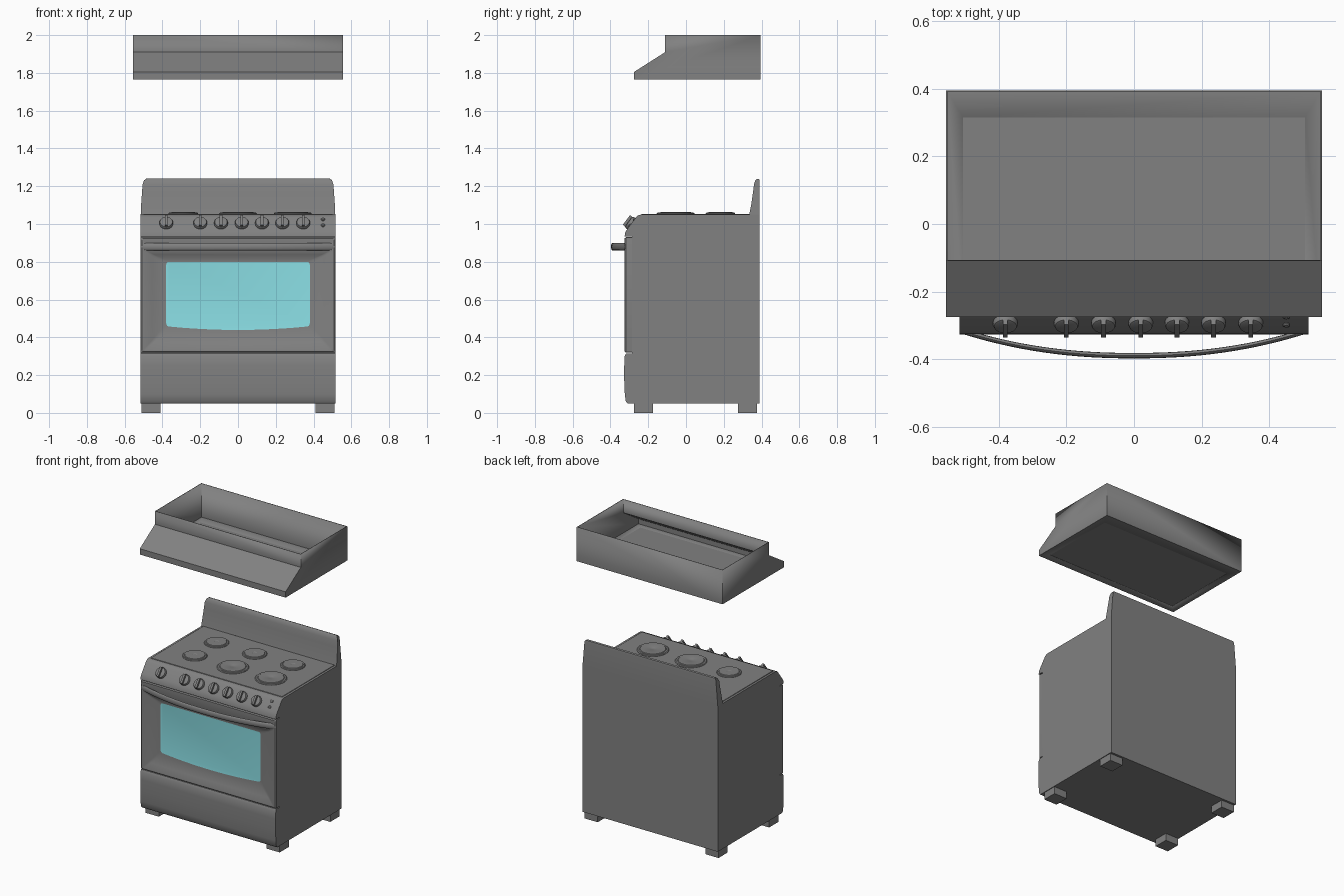
import bpy
import bmesh
from math import cos, sin, pi, radians, atan2
from mathutils import Matrix

cube = bpy.data.objects.get("Cube")
if cube:
    bpy.data.objects.remove(cube, do_unlink=True)


def material(name, rgb):
    m = bpy.data.materials.new(name)
    m.use_nodes = True
    m.diffuse_color = (*rgb, 1)
    m.node_tree.nodes["Principled BSDF"].inputs["Base Color"].default_value = (*rgb, 1)
    return m


grey = material("grey enamel", (0.22, 0.22, 0.22))
glass = material("teal glass", (0.28, 0.80, 0.85))


def finish(name, bm, angle=35, bevel=0, recalc=True):
    """Turn a bmesh into a named object with sharp edges above the angle."""
    if recalc:
        bmesh.ops.recalc_face_normals(bm, faces=bm.faces)
    me = bpy.data.meshes.new(name)
    bm.to_mesh(me)
    bm.free()
    me.materials.append(grey)
    me.materials.append(glass)
    me.shade_smooth()
    me.set_sharp_from_angle(angle=radians(angle))
    ob = bpy.data.objects.new(name, me)
    bpy.context.collection.objects.link(ob)
    if bevel:
        mod = ob.modifiers.new("bevel", "BEVEL")
        mod.width = bevel
        mod.segments = 2
        mod.limit_method = "ANGLE"
    return ob


def loft(bm, rings, caps=True):
    """Skin closed rings of points; returns the last cap."""
    loops = [[bm.verts.new(p) for p in ring] for ring in rings]
    n = len(loops[0])
    for a, b in zip(loops, loops[1:]):
        for i in range(n):
            j = (i + 1) % n
            bm.faces.new((a[i], a[j], b[j], b[i]))
    if caps:
        bm.faces.new(loops[0][::-1])
        return bm.faces.new(loops[-1])


def prism(name, points, half=0.515, **kw):
    """Side profile of (y, z[, half width]) stretched across x."""
    bm = bmesh.new()
    loft(bm, [[(s * (p[2] if len(p) > 2 else half), p[0], p[1]) for p in points]
              for s in (-1, 1)])
    return finish(name, bm, **kw)


def add_box(bm, x0, x1, y0, y1, z0, z1, matrix=Matrix()):
    place = Matrix.Translation(((x0 + x1) / 2, (y0 + y1) / 2, (z0 + z1) / 2))
    size = Matrix.Diagonal((x1 - x0, y1 - y0, z1 - z0, 1))
    bmesh.ops.create_cube(bm, size=1, matrix=matrix @ place @ size)


def turned(bm, profile, matrix, sides=32):
    """Lathe (radius, height) points around the local z axis."""
    loft(bm, [[matrix @ Matrix.Rotation(2 * pi * i / sides, 4, "Z")
               @ Matrix.Translation((r, 0, h)).to_translation()
               for i in range(sides)] for r, h in profile])


# Cabinet with the sloped control panel
prism("cabinet", [(-.285, .05), (-.285, .935), (-.325, .935), (-.322, .955),
                  (-.31, .975), (-.265, 1.035), (-.253, 1.046), (-.235, 1.05),
                  (.39, 1.05), (.39, .05)])

# Backsplash, narrowing to a rounded top
prism("backsplash", [(.335, 1.05), (.345, 1.1, .513), (.355, 1.17, .508),
                     (.36, 1.21, .505), (.367, 1.231, .498), (.378, 1.24, .485),
                     (.388, 1.236, .492), (.39, 1.225, .5), (.39, 1.05)])

# Storage drawer with a bulging front
prism("drawer", [(-.285, .05), (-.31, .05), (-.319, .062), (-.324, .1),
                 (-.327, .17), (-.327, .25), (-.325, .3), (-.317, .315),
                 (-.285, .315)])

# Cooktop plate
bm = bmesh.new()
add_box(bm, -.5, .5, -.235, .337, 1.045, 1.054)
finish("cooktop", bm, bevel=.002)

# Feet
bm = bmesh.new()
for x in (-.46, .46):
    for y in (-.225, .325):
        add_box(bm, x - .05, x + .05, y - .05, y + .05, 0, .052)
finish("feet", bm)


# Oven door: rounded outlines stepping in to a recessed window
def outline(half, top, bottom, radius, sag, y):
    pts = []
    corners = [(1, top, 0), (-1, top, 90), (-1, bottom, 180), (1, bottom, 270)]
    for s, z, start in corners:
        cz = z - radius if z == top else z + radius
        for k in range(5):
            a = radians(start + 22.5 * k)
            pts.append((s * (half - radius) + radius * cos(a), y, cz + radius * sin(a)))
        if start == 180:
            for k in range(1, 12):
                t = k / 6 - 1
                pts.append((t * (half - radius), y, bottom - sag * (1 - t * t)))
    return pts


bm = bmesh.new()
window = loft(bm, [outline(.515, .93, .32, .004, 0, -.285),
                   outline(.515, .93, .32, .004, 0, -.318),
                   outline(.508, .924, .326, .004, 0, -.325),
                   outline(.495, .86, .335, .006, 0, -.325),
                   outline(.455, .838, .375, .010, .005, -.311),
                   outline(.415, .818, .418, .014, .010, -.302),
                   outline(.38, .80, .457, .016, .018, -.298)])
window.material_index = 1
finish("oven_door", bm, angle=40)

# Bowed door handle
bm = bmesh.new()
rings = []
for i in range(41):
    x = -.512 * cos(pi * i / 40)
    y = -.315 - .074 * (1 - abs(x / .512) ** 2.2)
    rings.append([(x, y + .008 * cos(pi * k / 6), .88 + .02 * sin(pi * k / 6))
                  for k in range(12)])
loft(bm, rings)
finish("door_handle", bm, angle=50)

# Knobs and indicator lights on the slope
tilt = Matrix.Rotation(atan2(.8, .6), 4, "X")
bm = bmesh.new()
for x in (-.38, -.2, -.09, .02, .127, .235, .345):
    m = Matrix.Translation((x, -.29, 1.002)) @ tilt
    turned(bm, [(.036, -.002), (.036, .01), (.033, .016), (.028, .018)], m)
    add_box(bm, -.007, .007, -.032, .032, .012, .032, m)
finish("control_knobs", bm)

bm = bmesh.new()
for z in (.992, 1.024):
    m = Matrix.Translation((.45, -.31 + (z - .975) * .75, z)) @ tilt
    turned(bm, [(.01, -.002), (.01, .003), (.006, .006)], m, 16)
finish("indicator_lights", bm)

# Six hotplates, two of them large
bm = bmesh.new()
for x in (-.29, 0, .29):
    for y in (-.055, .182):
        r = .1 if y < 0 and x > -.1 else .078
        turned(bm, [(r, -.002), (r, .002), (r * .95, .006), (r * .84, .006),
                    (r * .8, .009), (r * .2, .009), (r * .15, .007)],
               Matrix.Translation((x, y, 1.054)), 40)
finish("hotplates", bm, angle=25)

# Extractor hood: open-topped shell with a rim around the filter
profile = [(-.275, 1.765), (-.275, 1.805), (-.11, 1.91), (-.11, 2), (.395, 2), (.395, 1.765)]
bm = bmesh.new()
left, right = [[bm.verts.new((s * .555, y, z)) for y, z in profile] for s in (-1, 1)]
bm.faces.new(left)
bm.faces.new(right[::-1])
for i in (0, 1, 2, 4):
    bm.faces.new((left[i + 1], left[i], right[i], right[i + 1]))
outer = [left[0], right[0], right[5], left[5]]
inner = [bm.verts.new((x, y, 1.765)) for x, y in
         ((-.505, -.225), (.505, -.225), (.505, .315), (-.505, .315))]
for i in range(4):
    j = (i + 1) % 4
    bm.faces.new((outer[i], inner[i], inner[j], outer[j]))
hood = finish("hood_shell", bm)
shell = hood.modifiers.new("thickness", "SOLIDIFY")
shell.thickness = .006
shell.offset = -1

bm = bmesh.new()
add_box(bm, -.505, .505, -.225, .315, 1.768, 1.773)
finish("hood_filter", bm)
